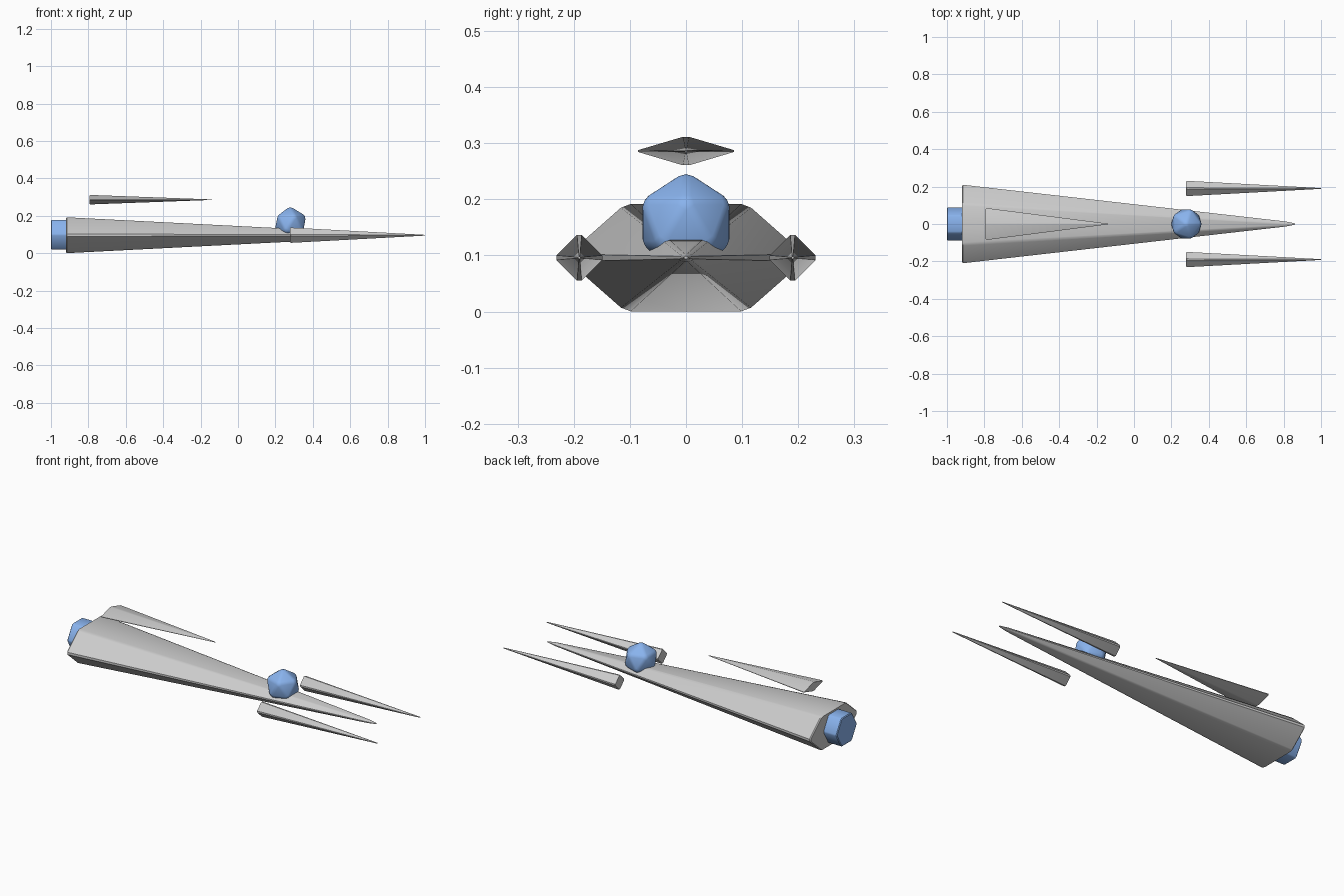
import bpy, bmesh
from math import cos, sin, tau, radians
from mathutils import Vector

if "Cube" in bpy.data.objects:
    bpy.data.objects.remove(bpy.data.objects["Cube"])

blue = bpy.data.materials.new("blue_glow")
blue.diffuse_color = (0.25, 0.45, 0.85, 1)
blue.use_nodes = True
blue.node_tree.nodes["Principled BSDF"].inputs["Base Color"].default_value = blue.diffuse_color
ZC = 0.096  # height of the main axis


def finish(name, bm, mat=None):
    bmesh.ops.recalc_face_normals(bm, faces=bm.faces)
    mesh = bpy.data.meshes.new(name)
    bm.to_mesh(mesh)
    bm.free()
    ob = bpy.data.objects.new(name, mesh)
    bpy.context.collection.objects.link(ob)
    if mat:
        mesh.materials.append(mat)
    bpy.ops.object.select_all(action='DESELECT')
    ob.select_set(True)
    bpy.context.view_layer.objects.active = ob
    bpy.ops.object.shade_smooth_by_angle(angle=radians(38))
    return ob


def loft(name, sides, rings, y=0, z=ZC, cut=0.006, mat=None):
    """Bevelled polygon lofted along x; rings are (x, y_radius, z_radius)."""
    bm = bmesh.new()
    loops = []
    for x, ry, rz in rings:
        pts = [Vector((x, y + ry * cos(tau * i / sides), z + rz * sin(tau * i / sides)))
               for i in range(sides)]
        loop = []
        for i, p in enumerate(pts):
            for q in (pts[i - 1], pts[(i + 1) % sides]):
                d = q - p
                loop.append(bm.verts.new(p + d.normalized() * min(cut, d.length * 0.3)))
        loops.append(loop)
    n = sides * 2
    for a, b in zip(loops, loops[1:]):
        for i in range(n):
            bm.faces.new((a[i], a[(i + 1) % n], b[(i + 1) % n], b[i]))
    bm.faces.new(loops[0])
    bm.faces.new(loops[-1])
    return finish(name, bm, mat)


# Long hexagonal hull with a blunted nose
loft("hull", 6, [(-0.919, 0.211, 0.107), (-0.914, 0.217, 0.1105),
                 (0.81, 0.016, 0.009), (0.86, 0.004, 0.003)], cut=0.01)

# Hexagonal engine block at the stern
loft("engine", 6, [(-1.0, 0.087, 0.087), (-0.996, 0.092, 0.092),
                   (-0.88, 0.092, 0.092)], z=0.099, mat=blue)

# Pair of diamond-section spikes beside the nose
for side, s in (("left", 1), ("right", -1)):
    loft(f"{side}_spike", 4, [(0.279, 0.042, 0.042), (0.283, 0.045, 0.045),
                              (1.0, 0.003, 0.003)], y=0.19 * s)

# Flattened spike floating above the stern
loft("top_spike", 4, [(-0.793, 0.086, 0.025), (-0.789, 0.091, 0.027),
                      (-0.14, 0.003, 0.002)], z=0.286)

# Faceted canopy with softened edges
bm = bmesh.new()
bmesh.ops.create_icosphere(bm, subdivisions=1, radius=0.094)
bmesh.ops.bevel(bm, geom=bm.edges[:], offset=0.01, segments=2, profile=0.5, affect='EDGES')
bmesh.ops.translate(bm, verts=bm.verts, vec=(0.28, 0, 0.158))
finish("canopy", bm, blue)
